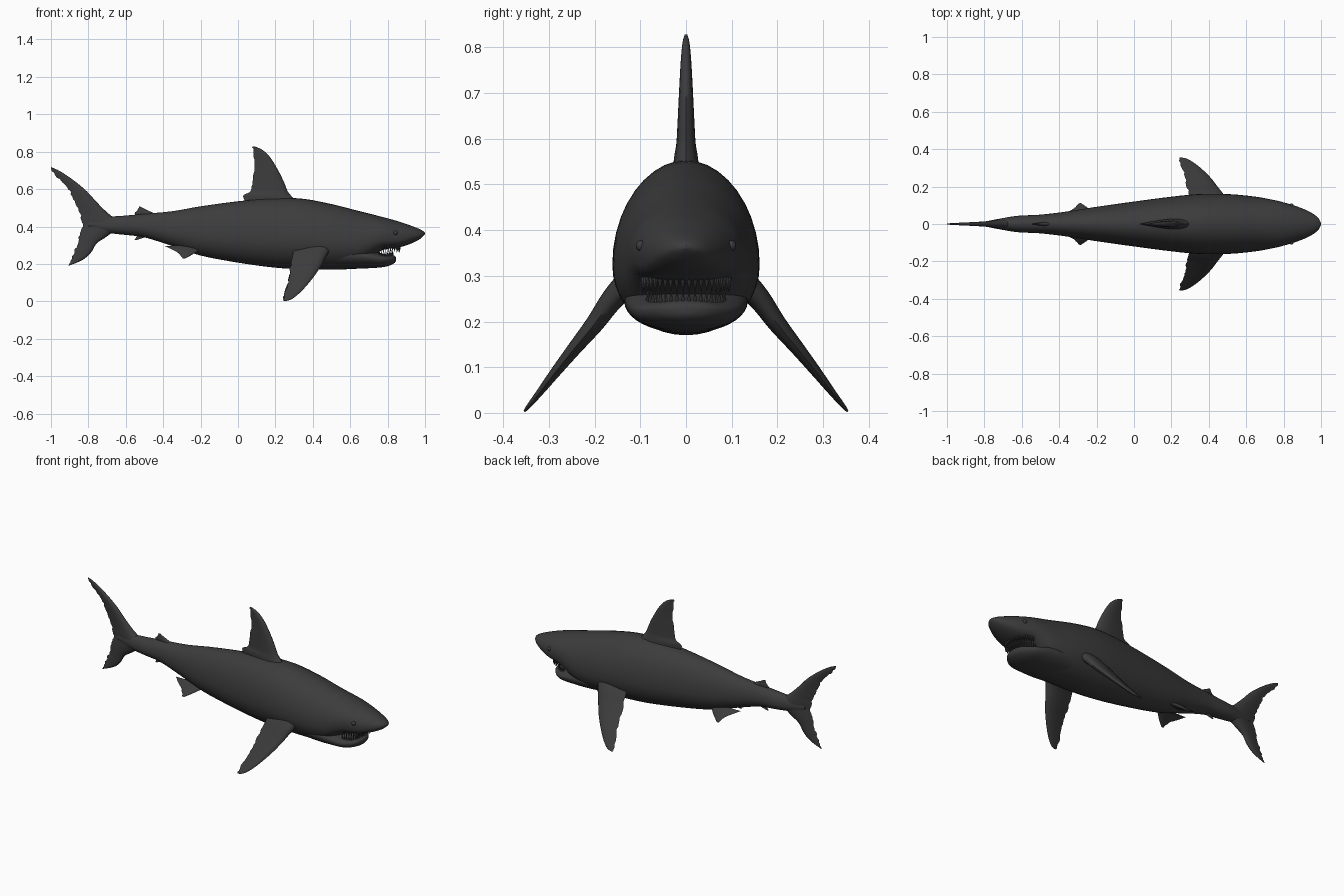
import bpy, bmesh, math, random
from mathutils import Vector

random.seed(4)
skin = bpy.data.materials.new("charcoal")
skin.diffuse_color = (0.045, 0.045, 0.045, 1)


def finish(name, bm, angle=40):
    bmesh.ops.recalc_face_normals(bm, faces=bm.faces)
    me = bpy.data.meshes.new(name)
    bm.to_mesh(me)
    bm.free()
    ob = bpy.data.objects.new(name, me)
    bpy.context.collection.objects.link(ob)
    me.materials.append(skin)
    bpy.ops.object.select_all(action='DESELECT')
    ob.select_set(True)
    bpy.context.view_layer.objects.active = ob
    bpy.ops.object.shade_smooth_by_angle(angle=math.radians(angle))
    return ob


def smooth_rows(rows, steps):
    """Catmull-Rom interpolation between rows of numbers."""
    out = []
    for i in range(len(rows) - 1):
        a, b, c, d = (rows[max(i - 1, 0)], rows[i], rows[i + 1],
                      rows[min(i + 2, len(rows) - 1)])
        for k in range(steps):
            t = k / steps
            out.append([q + 0.5 * t * (r - p + t * (2*p - 5*q + 4*r - s + t * (3*(q - r) + s - p)))
                        for p, q, r, s in zip(a, b, c, d)])
    return out + [list(rows[-1])]


def skin_rings(name, rings, angle=40):
    bm = bmesh.new()
    vs = [[bm.verts.new(p) for p in r] for r in rings]
    n = len(vs[0])
    for a, b in zip(vs, vs[1:]):
        for i in range(n):
            bm.faces.new((a[i], a[(i + 1) % n], b[(i + 1) % n], b[i]))
    bm.faces.new(vs[0])
    bm.faces.new(vs[-1])
    return finish(name, bm, angle)


def hull(name, stations, steps=4, n=40, mid=0.42):
    """Loft of stations: x, top z, bottom z, half width, lower roundness."""
    rings = []
    for x, top, bot, w, e in smooth_rows(stations, steps):
        zm = bot + (top - bot) * mid
        ring = []
        for i in range(n):
            a = 2 * math.pi * i / n
            s, c = math.sin(a), math.cos(a)
            z = zm + (top - zm) * s if s >= 0 else zm - (zm - bot) * abs(s) ** e
            ring.append((x, max(w, 0.002) * c, z))
        rings.append(ring)
    return skin_rings(name, rings)


def fin(name, sections, normal, ragged=0.004, steps=4, m=8):
    """Loft of sections: leading point, trailing point, half thickness."""
    nrm = Vector(normal).normalized()
    rows = smooth_rows([(*l, *t, h) for l, t, h in sections], steps)
    rings = []
    for i, r in enumerate(rows):
        lead, trail, h = Vector(r[:3]), Vector(r[3:6]), r[6]
        if 0 < i < len(rows) - 1:
            trail = trail + (lead - trail).normalized() * random.uniform(-ragged, ragged)

        def side(u, sgn):
            prof = 2.6 * math.sqrt(u) * (1 - u) * (1 - 0.3 * u * u)
            return lead.lerp(trail, u) + nrm * (sgn * h * prof)
        us = [(k / m) ** 1.5 for k in range(m + 1)]
        rings.append([side(u, 1) for u in us] + [side(u, -1) for u in us[-2:0:-1]])
    return skin_rings(name, rings, 60)


# Body with snout
hull("body", [
    (-0.80, 0.43, 0.40, 0.012, 1), (-0.72, 0.45, 0.37, 0.028, 1),
    (-0.62, 0.457, 0.357, 0.044, 1), (-0.50, 0.468, 0.342, 0.050, 1),
    (-0.35, 0.482, 0.295, 0.068, 1), (-0.20, 0.508, 0.245, 0.092, 1),
    (0.0, 0.535, 0.207, 0.120, 1), (0.2, 0.552, 0.180, 0.146, 1),
    (0.35, 0.548, 0.172, 0.160, 1), (0.50, 0.520, 0.170, 0.160, 1),
    (0.60, 0.495, 0.174, 0.152, 1), (0.67, 0.477, 0.200, 0.143, 0.9),
    (0.73, 0.462, 0.245, 0.132, 0.75), (0.78, 0.449, 0.277, 0.121, 0.6),
    (0.85, 0.430, 0.286, 0.101, 0.6), (0.91, 0.410, 0.303, 0.079, 0.7),
    (0.96, 0.391, 0.325, 0.053, 0.9), (0.988, 0.377, 0.346, 0.028, 1),
    (1.0, 0.366, 0.360, 0.003, 1)])

# Lower jaw
hull("lower_jaw", [
    (0.52, 0.300, 0.176, 0.130, 1), (0.62, 0.292, 0.174, 0.135, 1),
    (0.70, 0.276, 0.177, 0.130, 1), (0.76, 0.258, 0.181, 0.116, 0.9),
    (0.80, 0.250, 0.188, 0.094, 0.9), (0.83, 0.246, 0.200, 0.062, 0.9),
    (0.843, 0.238, 0.212, 0.030, 1), (0.846, 0.228, 0.222, 0.003, 1)], mid=0.6)

# Dorsal fins and anal fin
up = (0, 1, 0)
fin("dorsal_fin", [((l, 0, z), (t, 0, z), h) for l, t, z, h in (
    (0.34, 0.06, 0.50, 0.034), (0.288, 0.03, 0.56, 0.027), (0.265, 0.065, 0.59, 0.022),
    (0.245, 0.080, 0.64, 0.019), (0.215, 0.086, 0.70, 0.016), (0.172, 0.086, 0.77, 0.012),
    (0.13, 0.080, 0.81, 0.008), (0.09, 0.078, 0.828, 0.003))], up)
fin("second_dorsal_fin", [((l, 0, z), (t, 0, z + d), h) for l, t, z, d, h in (
    (-0.42, -0.53, 0.455, 0, 0.012), (-0.46, -0.552, 0.476, -0.006, 0.009),
    (-0.495, -0.535, 0.492, 0, 0.006), (-0.522, -0.53, 0.506, 0, 0.002))], up, 0.002)
fin("anal_fin", [((l, 0, z), (t, 0, z), h) for l, t, z, h in (
    (-0.46, -0.53, 0.36, 0.012), (-0.50, -0.545, 0.342, 0.008),
    (-0.54, -0.552, 0.328, 0.002))], up, 0.002)

# Tail fin, upper tip to lower tip
fin("tail_fin", [((a, 0, b), (c, 0, d), h) for a, b, c, d, h in (
    (-1.0, 0.718, -0.998, 0.70, 0.003), (-0.95, 0.695, -0.965, 0.665, 0.006),
    (-0.88, 0.648, -0.915, 0.612, 0.009), (-0.81, 0.59, -0.885, 0.56, 0.012),
    (-0.755, 0.53, -0.862, 0.51, 0.015), (-0.70, 0.475, -0.842, 0.46, 0.020),
    (-0.63, 0.41, -0.83, 0.41, 0.028), (-0.70, 0.348, -0.842, 0.365, 0.020),
    (-0.755, 0.31, -0.856, 0.32, 0.014), (-0.785, 0.262, -0.868, 0.28, 0.011),
    (-0.83, 0.222, -0.887, 0.24, 0.007), (-0.905, 0.19, -0.90, 0.205, 0.002))], up, 0.005)

for side, s in (("left", 1), ("right", -1)):
    # Pectoral and pelvic fins
    fin(side + "_pectoral_fin", [((l, s * y, z), (t, s * y, z), h) for l, t, y, z, h in (
        (0.51, 0.30, 0.11, 0.30, 0.034), (0.478, 0.295, 0.16, 0.25, 0.026),
        (0.447, 0.283, 0.20, 0.195, 0.021), (0.412, 0.275, 0.245, 0.14, 0.016),
        (0.372, 0.264, 0.285, 0.09, 0.012), (0.33, 0.250, 0.32, 0.045, 0.008),
        (0.29, 0.243, 0.345, 0.014, 0.005), (0.26, 0.243, 0.354, 0.003, 0.002))],
        (0, s * 0.78, 0.62))
    fin(side + "_pelvic_fin", [((l, s * y, z), (t, s * y, z + d), h) for l, t, y, z, d, h in (
        (-0.19, -0.39, 0.035, 0.285, 0.010, 0.016), (-0.215, -0.36, 0.060, 0.268, 0.012, 0.011),
        (-0.245, -0.318, 0.085, 0.25, 0.008, 0.007), (-0.282, -0.297, 0.110, 0.23, 0, 0.002))],
        (0, s * 0.65, 0.75), 0.002)
    # Eyes
    bm = bmesh.new()
    bmesh.ops.create_uvsphere(bm, u_segments=16, v_segments=10, radius=0.012)
    bmesh.ops.translate(bm, verts=bm.verts, vec=(0.842, s * 0.098, 0.366))
    finish(side + "_eye", bm)


# Teeth along a U-shaped gum line
def teeth(name, count, x0, dx, w, z0, z1, r):
    bm = bmesh.new()
    for i in range(count):
        a = math.pi * (i + 0.5) / count - math.pi / 2
        c = Vector((x0 + dx * math.cos(a), w * math.sin(a), 0))
        base = [bm.verts.new(c + Vector((r * math.cos(k * math.pi / 3), r * math.sin(k * math.pi / 3), z0)))
                for k in range(6)]
        tip = bm.verts.new(c + Vector((0, 0, z1)))
        bm.faces.new(base)
        for k in range(6):
            bm.faces.new((base[k], base[(k + 1) % 6], tip))
    finish(name, bm, 30)


teeth("upper_teeth", 22, 0.77, 0.095, 0.095, 0.298, 0.262, 0.0065)
teeth("lower_teeth", 20, 0.75, 0.078, 0.085, 0.236, 0.275, 0.006)
